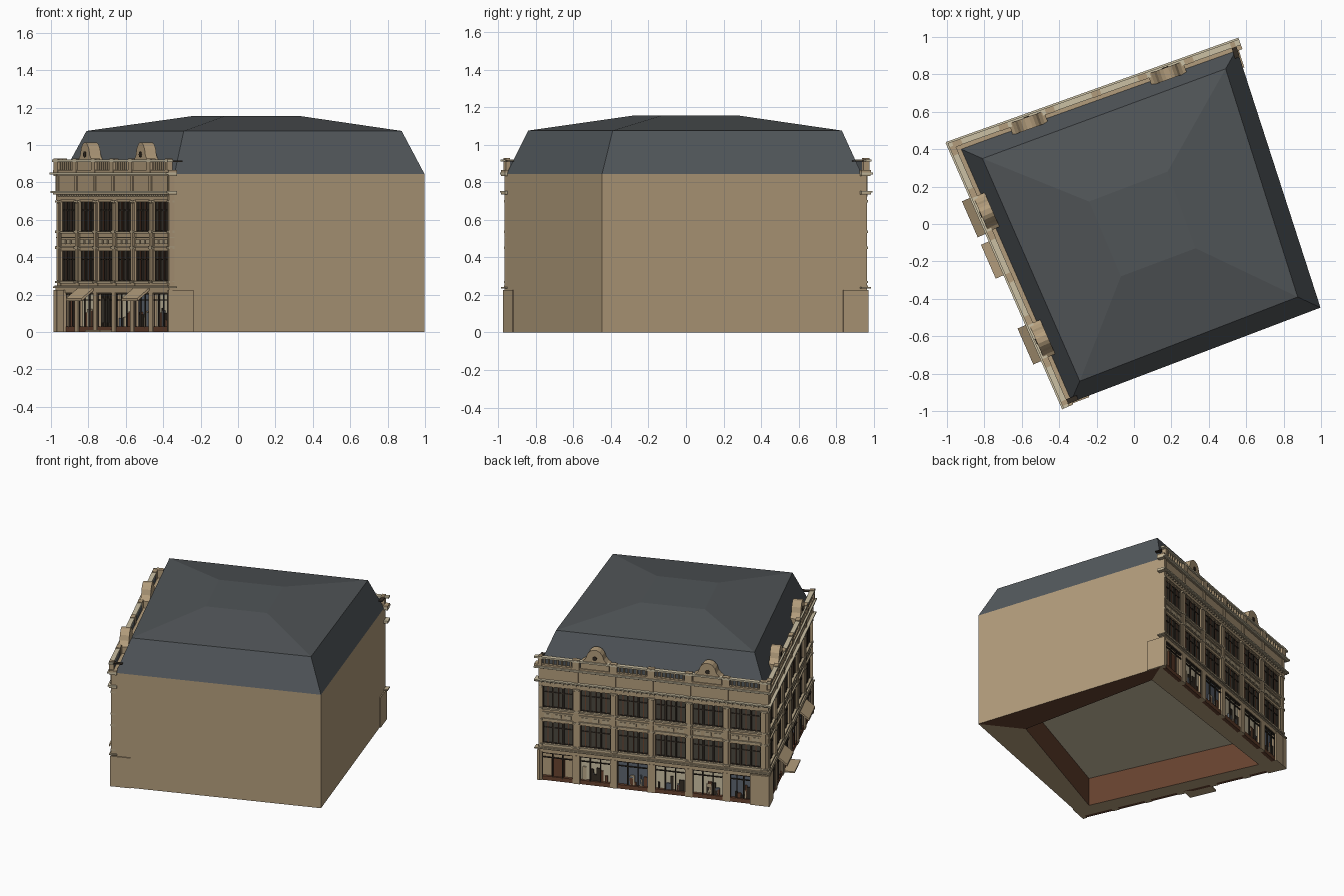
import bpy, bmesh, random
from mathutils import Matrix, Vector

random.seed(4)
cube = bpy.data.objects.get("Cube")
if cube:
    bpy.data.objects.remove(cube, do_unlink=True)


def material(name, r, g, b):
    m = bpy.data.materials.new(name)
    m.use_nodes = True
    m.diffuse_color = (r, g, b, 1)
    m.node_tree.nodes["Principled BSDF"].inputs["Base Color"].default_value = (r, g, b, 1)
    return m


WALL = material("tan wall", .45, .335, .2)
TRIM = material("pale stone", .47, .38, .245)
CREAM = material("cream stone", .6, .53, .37)
SLATE = material("slate", .088, .1, .11)
LEAD = material("upper roof", .08, .089, .095)
GLASS = material("dark glass", .07, .062, .048)
FRAME = material("dark bronze", .035, .026, .018)
BROWN = material("brown timber", .135, .055, .028)
GOODS = material("blue grey goods", .11, .13, .16)


def finish(name, bm, mats):
    bmesh.ops.recalc_face_normals(bm, faces=bm.faces)
    me = bpy.data.meshes.new(name)
    bm.to_mesh(me)
    bm.free()
    for m in mats:
        me.materials.append(m)
    ob = bpy.data.objects.new(name, me)
    bpy.context.collection.objects.link(ob)


def loft(name, rings, mats, side_mats):
    """Bridge four-cornered rings and cap the last one; side_mats overrides single faces."""
    bm = bmesh.new()
    rows = [[bm.verts.new(p) for p in r] for r in rings]
    for i in range(len(rows) - 1):
        a, b = rows[i], rows[i + 1]
        for k in range(4):
            j = (k + 1) % 4
            f = bm.faces.new((a[k], a[j], b[j], b[k]))
            f.material_index = side_mats.get((i, k), i)
    bm.faces.new(rows[-1]).material_index = len(rows) - 1
    finish(name, bm, mats)


def ring(points, z):
    return [(x, y, z) for x, y in points]


# Skewed plan: west corner, north corner, east corner, south corner
W, N, E, S = (-.935, .405), (.55, .935), (.997, -.447), (-.34, -.955)
plan = [W, N, E, S]
centre = Vector((.068, -.015, 0))
inner = [(-.805, .35), (.48, .76), (.707, -.293), (-.282, -.809)]

# Main block with a hollow ground floor; the east part of the base is timber
loft("main_block", [ring(plan, .845), ring(plan, 0), ring(inner, 0), ring(inner, .21)],
     [WALL, WALL, BROWN, CREAM], {(1, 1): 2})

# Mansard roof
shoulder = [(-.81, .35), (.49, .83), (.875, -.39), (-.29, -.84)]
crown = [(-.24, .12), (.18, .28), (.33, -.13), (-.07, -.28)]
loft("roof", [ring(plan, .845), ring(shoulder, 1.075), ring(crown, 1.155)],
     [SLATE, LEAD, LEAD], {})

parts = {}


class Wall:
    """Local frame of a facade: u along it, d outward, z up."""

    def __init__(self, label, a, b):
        a, b = Vector((*a, 0)), Vector((*b, 0))
        self.label, self.len = label, (b - a).length
        u = (b - a).normalized()
        d = Vector((-u.y, u.x, 0))
        if d.dot(a - centre) < 0:
            d = -d
        self.m = Matrix.Translation(a) @ Matrix((u, d, Vector((0, 0, 1)))).transposed().to_4x4()

    def mesh(self, part, mat):
        return parts.setdefault((self.label + "_" + part, mat.name), bmesh.new())

    def box(self, part, mat, u0, u1, d0, d1, z0, z1):
        mid = Vector((u0 + u1, d0 + d1, z0 + z1)) / 2
        t = Matrix.Translation(mid) @ Matrix.Diagonal((u1 - u0, d1 - d0, z1 - z0, 1))
        bmesh.ops.create_cube(self.mesh(part, mat), size=1, matrix=self.m @ t)

    def prism(self, part, mat, outline, d0, d1):
        bm = self.mesh(part, mat)
        f = bm.faces.new([bm.verts.new(self.m @ Vector((u, d0, z))) for u, z in outline])
        out = bmesh.ops.extrude_face_region(bm, geom=[f])["geom"]
        shift = self.m.to_3x3() @ Vector((0, d1 - d0, 0))
        bmesh.ops.translate(bm, vec=shift, verts=[v for v in out if isinstance(v, bmesh.types.BMVert)])


def window(w, u0, u1, z0, z1):
    w.box("glazing", GLASS, u0, u1, -.01, .006, z0, z1)
    third = (u1 - u0) / 3
    for k in range(4):
        c = u0 + k * third
        w.box("window_frames", FRAME, c - .006, c + .006, 0, .015, z0, z1)
        if k < 3:
            w.box("window_bars", BROWN, c + third / 2 - .003, c + third / 2 + .003, 0, .01, z0, z1)
    for z in (z0, z0 + (z1 - z0) * .68, z1 - .006):
        w.box("window_frames", FRAME, u0, u1, 0, .012, z, z + .006)
    w.box("sills", TRIM, u0, u1, 0, .03, z0 - .012, z0)
    w.box("lintels", WALL, u0, u1, 0, .022, z1 - .004, z1 + .02)


def shop(w, u0, u1, kind):
    back = {"timber": WALL, "blue": GOODS}.get(kind, CREAM)
    w.box("shop_backs", back, u0, u1, -.01, .005, .01, .21)
    w.box("shop_plinths", BROWN, u0, u1, 0, .026, 0, .03)
    for k in range(4):
        c = u0 + (u1 - u0) * k / 3
        w.box("shop_frames", FRAME, c - .003, c + .003, .018, .026, .02, .21)
    w.box("shop_frames", FRAME, u0, u1, .018, .026, .168, .174)
    w.box("shop_frames", FRAME, u0, u1, .01, .026, .2, .208)
    c = (u0 + u1) / 2
    if kind == "door":
        for side in (-1, 1):
            w.box("doors", FRAME, c + side * .032 - .031, c + side * .032 + .031, 0, .022, .01, .2)
            w.box("door_panes", GLASS, c + side * .032 - .018, c + side * .032 + .018, 0, .025, .05, .18)
        w.box("doorstep", WALL, u0, u1, 0, .1, 0, .01)
    elif kind == "timber":
        w.box("timber_doors", BROWN, c - .045, c + .045, 0, .014, .01, .165)
    else:
        # Display stands behind the shop windows
        for k in range(8):
            c = random.uniform(u0 + .015, u1 - .015)
            r = random.uniform(.006, .018)
            w.box("displays", random.choice((GOODS, BROWN, FRAME, TRIM)), c - r, c + r,
                  0, .014, .03, random.uniform(.05, .13))


def gable(w, c):
    half = [(.1, .86), (.1, .915), (.082, .925), (.064, .945), (.052, .98), (.034, 1.002), (.014, 1.012)]
    outline = [(c + u, z) for u, z in half] + [(c - u, z) for u, z in reversed(half)]
    w.prism("gables", WALL, outline, -.03, .035)
    t = w.m @ Matrix.Translation((c, .036, .95)) @ Matrix.Rotation(1.5708, 4, 'X')
    bmesh.ops.create_cone(w.mesh("gable_roundels", FRAME), cap_ends=True, segments=12,
                          radius1=.016, radius2=.016, depth=.006, matrix=t)


def facade(w, over, kinds):
    pitch = w.len / 6
    # Full-length horizontal courses: depth, bottom, top
    for d, z0, z1, mat in [(.03, .208, .235, WALL), (.042, .235, .243, TRIM), (.036, .243, .25, TRIM),
                           (.024, .25, .268, WALL), (.02, .452, .528, WALL), (.03, .452, .461, TRIM),
                           (.028, .502, .509, TRIM), (.028, .705, .735, WALL), (.042, .735, .744, TRIM),
                           (.052, .744, .753, CREAM), (.03, .753, .834, WALL), (.04, .834, .842, TRIM),
                           (.055, .842, .853, CREAM), (.042, .853, .866, WALL), (.046, .91, .922, CREAM)]:
        start = .014 if z0 > .9 else -.01
        end = w.len + (over if d > .038 else 0)
        w.box("courses", mat, -d, end, start, d, z0, z1)
    # Piers and pilasters
    for i in range(7):
        c = i * pitch
        a, b = max(c - .025, -.032), min(c + .025, w.len)
        w.box("piers", WALL, a, b, -.01, .032, 0, .21)
        w.box("pilasters", WALL, a, b, -.01, .026, .25, .735)
        w.box("pilaster_faces", WALL, a + .012, b - .012, 0, .034, .275, .69)
        for z in (.262, .445, .53, .692):
            w.box("pilaster_blocks", TRIM, a, b, 0, .036, z, z + .012)
        w.box("attic_piers", WALL, a + .01, b - .01, 0, .036, .753, .834)
        w.box("parapet_piers", WALL, a, b, .012, .044, .853, .928)
    w.box("corner_block", WALL, -.04, .095, -.01, .04, 0, .225)
    w.box("end_wall", WALL, w.len - .02, w.len, -.01, .032, 0, .845)
    # Bays
    for i, kind in enumerate(kinds):
        u0, u1 = i * pitch + .025, (i + 1) * pitch - .025
        window(w, u0, u1, .272, .438)
        window(w, u0, u1, .538, .7)
        shop(w, u0 + (.07 if i == 0 else 0), u1, kind)
        for k in range(3):
            c = u0 + (u1 - u0) * (k + .5) / 3
            w.box("spandrel_panels", TRIM, c - .024, c + .024, 0, .024, .47, .494)
        for k in range(7):
            c = u0 + (u1 - u0) * (k + .5) / 7
            w.box("balusters", WALL, c - .004, c + .004, .02, .034, .865, .912)
        w.box("parapet_backs", SLATE, u0, u1, .014, .02, .866, .91)
    # Small brackets under the main cornice
    n = int(w.len / .03)
    for k in range(n):
        c = (k + .5) * w.len / n
        w.box("dentils", TRIM, c - .006, c + .006, 0, .036, .724, .735)
    for i in (1, 4):
        gable(w, (i + .5) * pitch)


north, west = Wall("north", W, N), Wall("west", W, S)
facade(north, .028, ["blue", "shop", "shop", "blue", "shop", "timber"])
facade(west, .015, ["timber", "shop", "door", "shop", "blue", "shop"])

# Sloping awnings on the west side
for i in (1, 4):
    c = (i + .5) * west.len / 6
    bm = west.mesh("awnings", WALL)
    rows = [(.025, .24), (.1, .18), (.1, .165), (.025, .225)]
    ends = [[bm.verts.new(west.m @ Vector((c + s * .105, d, z))) for d, z in rows] for s in (-1, 1)]
    for k in range(4):
        j = (k + 1) % 4
        bm.faces.new((ends[0][k], ends[0][j], ends[1][j], ends[1][k]))
    for e in ends:
        bm.faces.new(e)

# Returns of the corner piers and parapet on the plain sides
for w in (Wall("east", N, E), Wall("south", S, E)):
    w.box("corner_return", WALL, -.036, .105, -.01, .008, 0, .225)
    w.box("parapet_return", FRAME, -.03, .045, -.025, .002, .91, .916)

for (name, mat), bm in parts.items():
    finish(name + "_" + mat.split()[-1], bm, [bpy.data.materials[mat]])
